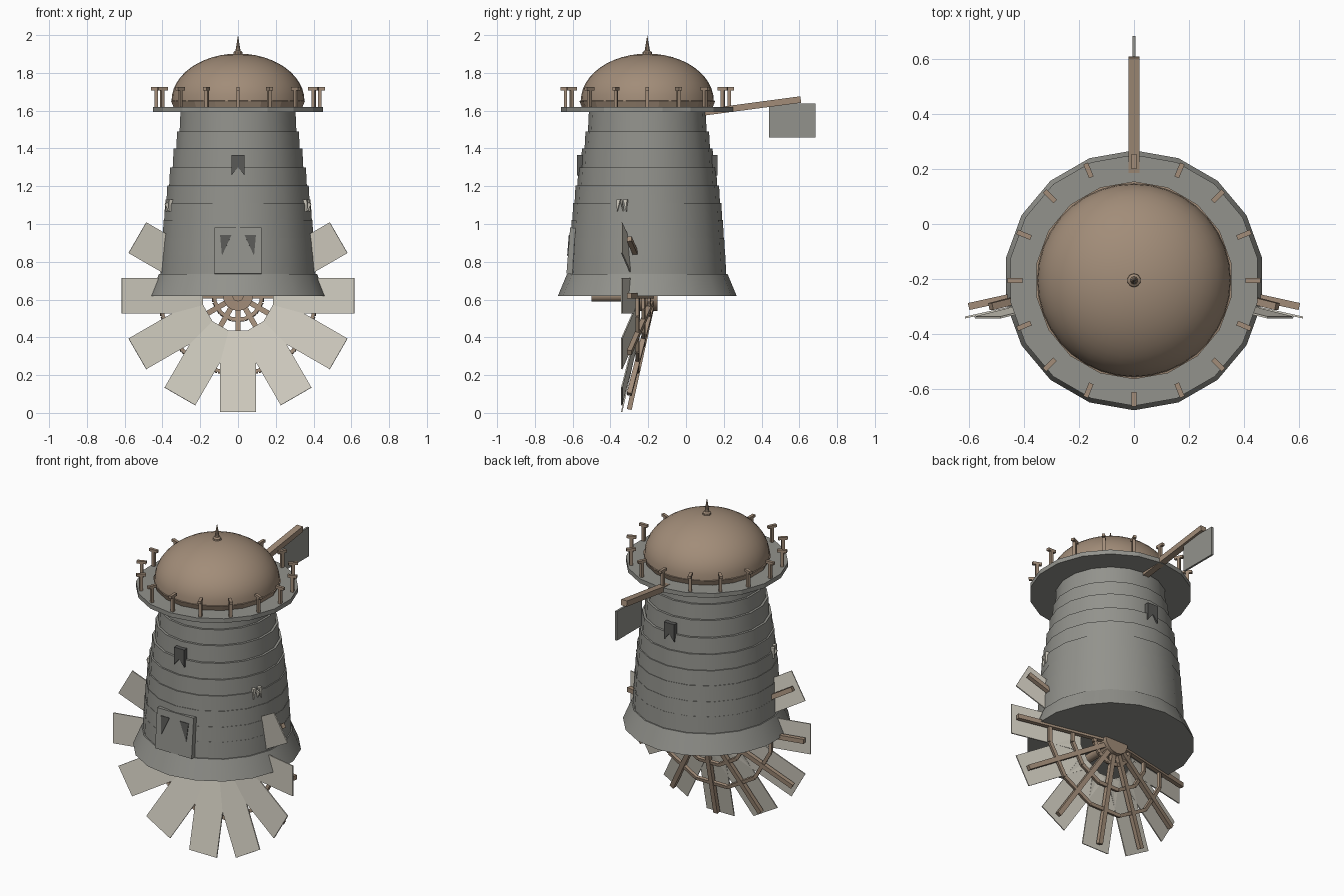
import bpy, bmesh, math
from mathutils import Matrix, Vector

old = bpy.data.objects.get("Cube")
if old:
    bpy.data.objects.remove(old, do_unlink=True)


def material(name, rgb):
    m = bpy.data.materials.new(name)
    m.use_nodes = True
    m.diffuse_color = (*rgb, 1)
    m.node_tree.nodes["Principled BSDF"].inputs["Base Color"].default_value = (*rgb, 1)
    return m


STONE = material("grey stone", (0.29, 0.29, 0.265))
WOOD = material("brown wood", (0.36, 0.265, 0.19))
SAIL = material("pale canvas", (0.64, 0.61, 0.53))
DARK = material("dark opening", (0.1, 0.1, 0.095))

CY = -0.205        # tower axis
HUB = 0.62         # wheel axis height
LEAN = 0.22        # forward cone of the wheel


def finish(name, bm, mat, smooth=False):
    bmesh.ops.remove_doubles(bm, verts=bm.verts, dist=0.00001)
    bmesh.ops.recalc_face_normals(bm, faces=bm.faces)
    me = bpy.data.meshes.new(name)
    bm.to_mesh(me)
    bm.free()
    me.materials.append(mat)
    ob = bpy.data.objects.new(name, me)
    bpy.context.collection.objects.link(ob)
    if smooth:
        bpy.ops.object.select_all(action='DESELECT')
        ob.select_set(True)
        bpy.context.view_layer.objects.active = ob
        bpy.ops.object.shade_smooth_by_angle(angle=math.radians(32))
    return ob


def lathe(name, profile, mat, sides=18, smooth=True, frame=None):
    """Spin (radius, height) points about the frame's z axis."""
    frame = frame or Matrix.Translation((0, CY, 0))
    bm = bmesh.new()
    rings = []
    for r, z in profile:
        r = max(r, 0.0000001)
        angles = [math.pi / 2 + math.tau * i / sides for i in range(sides)]
        rings.append([bm.verts.new(frame @ Vector((r * math.cos(a), r * math.sin(a), z))) for a in angles])
    for low, high in zip(rings, rings[1:]):
        for i in range(sides):
            j = (i + 1) % sides
            bm.faces.new((low[i], low[j], high[j], high[i]))
    bm.faces.new(rings[0][::-1])
    bm.faces.new(rings[-1])
    return finish(name, bm, mat, smooth)


def prism(bm, points, depth, frame):
    """Extrude a flat outline, centred on the frame's xy plane."""
    back, front = [[bm.verts.new(frame @ Vector((x, y, s * depth / 2))) for x, y in points] for s in (-1, 1)]
    bm.faces.new(back[::-1])
    bm.faces.new(front)
    n = len(points)
    for i in range(n):
        j = (i + 1) % n
        bm.faces.new((back[i], back[j], front[j], front[i]))


def rect(x0, x1, y0, y1):
    return [(x0, y0), (x1, y0), (x1, y1), (x0, y1)]


def wall_frame(angle, radius, z, tilt=0.0):
    """Upright plane on the tower; angle 0 is the front."""
    return (Matrix.Translation((0, CY, z)) @ Matrix.Rotation(angle, 4, 'Z')
            @ Matrix.Translation((0, -radius, 0)) @ Matrix.Rotation(math.pi / 2 - tilt, 4, 'X'))


# Tower: flared skirt and stepped stone courses
lathe("tower_skirt", [(0.473, 0.62), (0.425, 0.735)], STONE)
heights = [0.735, 0.835, 0.925, 1.02, 1.11, 1.205, 1.3, 1.4, 1.49, 1.6]
radii = [0.415, 0.409, 0.402, 0.394, 0.382, 0.367, 0.348, 0.329, 0.311]
profile = []
for r, low, high in zip(radii, heights, heights[1:]):
    profile += [(r + 0.003, low), (r - 0.002, high)]
lathe("tower_courses", profile, STONE)

# Gallery deck, collar, dome and finial
lathe("gallery_deck", [(0.457, 1.593), (0.457, 1.62)], STONE, smooth=False)
lathe("dome_collar", [(0.345, 1.615), (0.36, 1.652), (0.34, 1.655)], WOOD, smooth=False)
dome = [(0.352 * math.cos(t), 1.652 + 0.25 * math.sin(t))
        for t in [math.pi / 2 * i / 12 for i in range(13)]]
lathe("dome", dome, WOOD, sides=36)
lathe("finial", [(0.026, 1.893), (0.024, 1.91), (0.014, 1.918), (0, 2.0)], WOOD, sides=10)

# Railing: sixteen T-shaped posts
bm = bmesh.new()
for i in range(16):
    frame = wall_frame(math.tau * i / 16, 0.433, 1.62) @ Matrix.Rotation(math.pi / 2, 4, 'Y')
    prism(bm, rect(-0.009, 0.009, -0.005, 0.09), 0.018, frame)
    prism(bm, rect(-0.027, 0.027, 0.088, 0.104), 0.018, frame)
finish("railing_posts", bm, WOOD)

# Tail beam and vane, drawn in the y-z plane
side = Matrix(((0, 0, 1, 0), (1, 0, 0, 0), (0, 1, 0, 0), (0, 0, 0, 1)))
bm = bmesh.new()
prism(bm, [(0.08, 1.572), (0.61, 1.642), (0.605, 1.676), (0.08, 1.606)], 0.04, side)
finish("tail_beam", bm, WOOD)
bm = bmesh.new()
prism(bm, rect(0.44, 0.685, 1.457, 1.637), 0.012, side)
finish("tail_vane", bm, STONE)

# Windows with a pointed notch, front and back
notched = [(-0.035, -0.055), (0, -0.012), (0.035, -0.055), (0.035, 0.053), (-0.035, 0.053)]
for name, angle in (("front_window", 0), ("back_window", math.pi)):
    bm = bmesh.new()
    prism(bm, notched, 0.03, wall_frame(angle, 0.356, 1.312))
    finish(name, bm, DARK)

# Small side openings
for name, s in (("left_slit", 1), ("right_slit", -1)):
    bm = bmesh.new()
    frame = wall_frame(s * math.radians(70), 0.388, 1.1)
    for k in (-1, 1):
        prism(bm, [(k * 0.03, 0.03), (k * 0.008, 0.03), (k * 0.026, -0.035)], 0.02, frame)
    finish(name, bm, SAIL)

# Door panel with two pointed lights
door = wall_frame(0, 0.398, 0.86, tilt=0.08)
bm = bmesh.new()
prism(bm, rect(-0.125, 0.125, -0.125, 0.12), 0.04, door)
finish("door_panel", bm, STONE)
bm = bmesh.new()
lights = door @ Matrix.Translation((0, 0, 0.021))
for k in (-1, 1):
    prism(bm, [(k * 0.095, 0.08), (k * 0.035, 0.08), (k * 0.085, -0.03)], 0.006, lights)
finish("door_lights", bm, DARK)


# Wheel: twelve coned sails, spokes and joining ring bars
def blade_frame(angle, y):
    c, s = math.cos(angle), math.sin(angle)
    across, out = Vector((-s, 0, c)), Vector((c, -LEAN, s))
    normal = across.cross(out).normalized()
    m = Matrix((across, out, normal)).transposed().to_4x4()
    m.translation = (0, y, HUB)
    return m


sails, spokes, rings = bmesh.new(), bmesh.new(), bmesh.new()
for i in range(12):
    angle = math.tau * i / 12
    prism(sails, rect(-0.094, 0.094, 0.185, 0.615), 0.007, blade_frame(angle, -0.205))
    frame = blade_frame(angle, -0.168)
    prism(spokes, rect(-0.014, 0.014, 0.05, 0.602), 0.026, frame)
    for r in (0.125, 0.26, 0.4):
        half = r * math.tan(math.pi / 12)
        prism(rings, rect(-half, half, r - 0.01, r + 0.01), 0.018, frame)
finish("wheel_sails", sails, SAIL)
finish("wheel_spokes", spokes, WOOD)
finish("wheel_rings", rings, WOOD)

# Hub and axle along y
axle = Matrix.Translation((0, 0, HUB)) @ Matrix.Rotation(math.pi / 2, 4, 'X')
lathe("wheel_hub", [(0.08, 0.15), (0.08, 0.25)], WOOD, sides=16, frame=axle)
lathe("wheel_axle", [(0.03, 0.16), (0.03, 0.5)], WOOD, sides=12, frame=axle)
